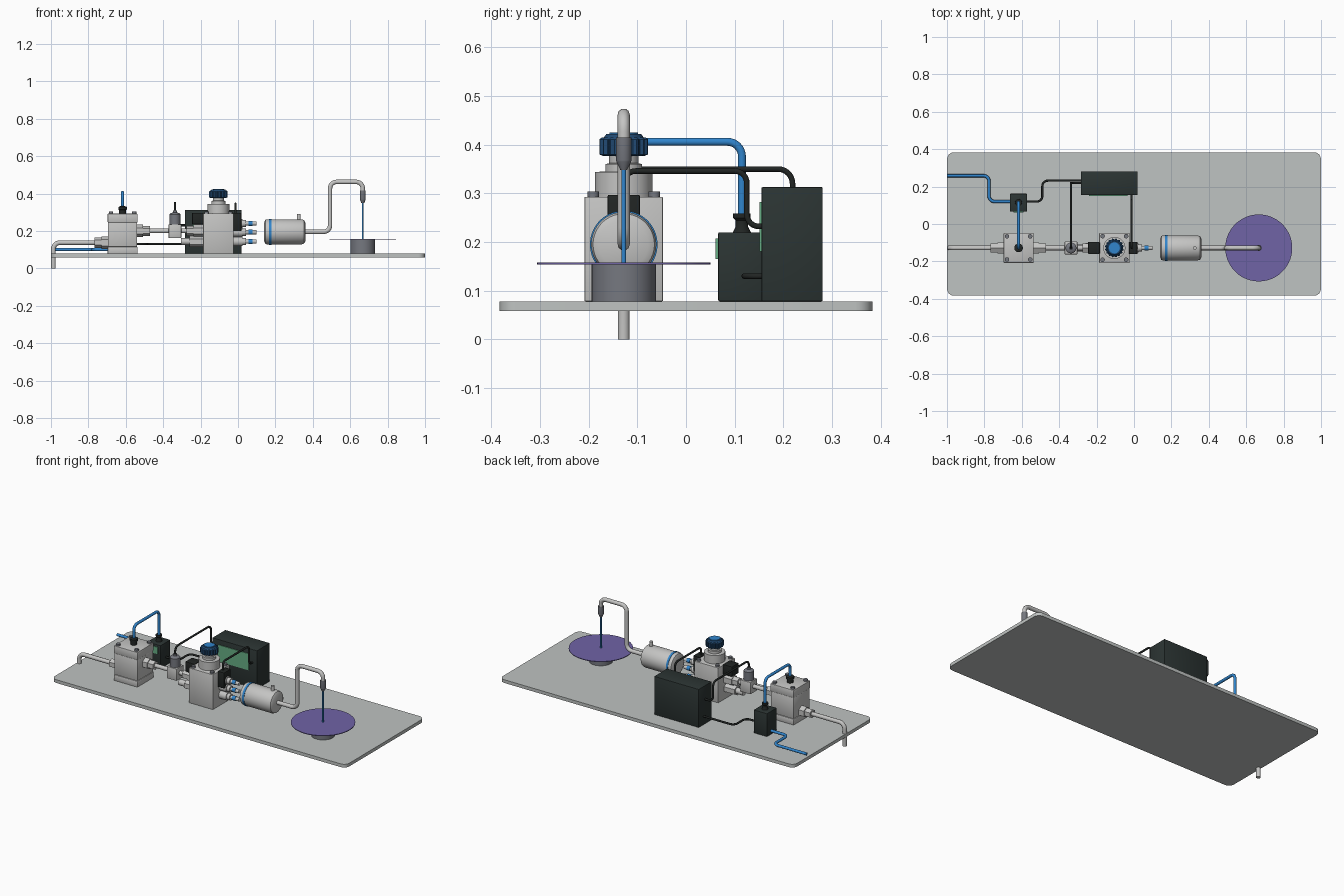
import bpy, bmesh, math
from mathutils import Vector, Matrix
from mathutils.geometry import interpolate_bezier

if "Cube" in bpy.data.objects:
    bpy.data.objects.remove(bpy.data.objects["Cube"])

Y0 = -0.128  # shared centre line of the flow path


def mat(name, r, g, b):
    m = bpy.data.materials.new(name)
    lin = [c / 12.92 if c <= 0.04045 else ((c + 0.055) / 1.055) ** 2.4 for c in (r, g, b)]
    m.diffuse_color = (*lin, 1)
    m.use_nodes = True
    m.node_tree.nodes["Principled BSDF"].inputs["Base Color"].default_value = m.diffuse_color
    return m


PLATE = mat("plate_grey", 0.75, 0.765, 0.76)
STEEL = mat("light_steel", 0.77, 0.77, 0.765)
DARK = mat("dark_steel", 0.46, 0.47, 0.50)
BLACK = mat("black_rubber", 0.13, 0.145, 0.14)
CASE = mat("dark_casing", 0.17, 0.205, 0.20)
GREEN = mat("screen_green", 0.40, 0.68, 0.52)
BLUE = mat("tube_blue", 0.19, 0.52, 0.80)
NAVY = mat("knob_navy", 0.13, 0.29, 0.45)
PURPLE = mat("wafer_purple", 0.44, 0.39, 0.65)


def finish(bm, name, m, smooth=True):
    bmesh.ops.recalc_face_normals(bm, faces=bm.faces)
    me = bpy.data.meshes.new(name)
    bm.to_mesh(me)
    bm.free()
    me.materials.append(m)
    ob = bpy.data.objects.new(name, me)
    bpy.context.collection.objects.link(ob)
    if smooth:
        bpy.ops.object.select_all(action='DESELECT')
        ob.select_set(True)
        bpy.context.view_layer.objects.active = ob
        bpy.ops.object.shade_smooth_by_angle(angle=math.radians(35))
    return ob


def box(name, lo, hi, m, bevel=0.0):
    bm = bmesh.new()
    lo, hi = Vector(lo), Vector(hi)
    bmesh.ops.create_cube(bm, size=1, matrix=Matrix.Translation((lo + hi) / 2) @ Matrix.Diagonal((*(hi - lo), 1)))
    if bevel:
        bmesh.ops.bevel(bm, geom=bm.edges[:], offset=bevel, segments=2, affect='EDGES', profile=0.5)
    return finish(bm, name, m, bevel > 0)


def lathe(name, base, prof, m, axis='Z', n=32, lobes=0, depth=0.0):
    """Revolve (radius, distance) pairs about an axis through base; lobes give a scalloped rim."""
    bm = bmesh.new()
    rings = []
    for r, d in prof:
        ring = []
        for i in range(n):
            a = 2 * math.pi * (i + 0.5) / n
            rr = r * (1 - depth * (0.5 + 0.5 * math.cos(a * lobes))) if lobes else r
            u, v = rr * math.cos(a), rr * math.sin(a)
            ring.append(bm.verts.new(Vector(base) + Vector((u, v, d) if axis == 'Z' else (d, u, v))))
        rings.append(ring)
    for p, q in zip(rings, rings[1:]):
        for i in range(n):
            j = (i + 1) % n
            bm.faces.new((p[i], p[j], q[j], q[i]))
    bm.faces.new(rings[0])
    bm.faces.new(rings[-1])
    return finish(bm, name, m)


def cyl(name, base, r, length, m, axis='Z', n=32):
    return lathe(name, base, [(r, 0), (r, length)], m, axis, n)


def tube(name, pts, r, m, bend):
    """Round tube along a path with filleted corners."""
    pts = [Vector(p) for p in pts]
    path = [pts[0]]
    for a, c, b in zip(pts, pts[1:], pts[2:]):
        p, q = c + (a - c).normalized() * bend, c + (b - c).normalized() * bend
        path += interpolate_bezier(p, p.lerp(c, 0.552), q.lerp(c, 0.552), q, 9)
    path.append(pts[-1])
    cu = bpy.data.curves.new(name, 'CURVE')
    cu.dimensions = '3D'
    cu.bevel_depth, cu.bevel_resolution, cu.use_fill_caps = r, 3, True
    sp = cu.splines.new('POLY')
    sp.points.add(len(path) - 1)
    for s, p in zip(sp.points, path):
        s.co = (*p, 1)
    cu.materials.append(m)
    ob = bpy.data.objects.new(name, cu)
    bpy.context.collection.objects.link(ob)
    bpy.ops.object.select_all(action='DESELECT')
    ob.select_set(True)
    bpy.context.view_layer.objects.active = ob
    bpy.ops.object.convert(target='MESH')
    bpy.ops.object.shade_smooth_by_angle(angle=math.radians(40))


def nut(name, x, z, length, r=0.027):
    cyl(name, (x, Y0, z), r, length, STEEL, 'X', 6 if r > 0.025 else 24)


def bolts(name, x, z, off):
    for sx in (-1, 1):
        for sy in (-1, 1):
            cyl(name, (x + sx * off, Y0 + sy * off, z), 0.012, 0.011, DARK, n=16)


# Base plate with rounded corners
bm = bmesh.new()
bmesh.ops.create_cube(bm, size=1, matrix=Matrix.Translation((0, 0, 0.068)) @ Matrix.Diagonal((1.998, 0.766, 0.02, 1)))
upright = [e for e in bm.edges if abs(e.verts[0].co.z - e.verts[1].co.z) > 0.01]
bmesh.ops.bevel(bm, geom=upright, offset=0.035, segments=6, affect='EDGES', profile=0.5)
finish(bm, "base_plate", PLATE)

# Pump block: foot, body and lid, with bolts
PX = -0.617
for part, z0, z1, h in (("foot", 0.078, 0.115, 0.08), ("body", 0.115, 0.245, 0.078), ("lid", 0.245, 0.292, 0.08)):
    box("pump_" + part, (PX - h, Y0 - h, z0), (PX + h, Y0 + h, z1), STEEL, 0.003)
bolts("pump_bolt", PX, 0.292, 0.062)
lathe("pump_air_fitting", (PX, Y0, 0.292), [(0.018, 0), (0.018, 0.02), (0.023, 0.022), (0.023, 0.036), (0.013, 0.04)], BLACK)

# Inlet pipe and pump nuts
tube("inlet_pipe", [(-0.987, Y0, 0), (-0.987, Y0, 0.137), (-0.74, Y0, 0.137)], 0.0125, STEEL, 0.035)
nut("inlet_nut", -0.768, 0.137, 0.04)
nut("inlet_collar", -0.73, 0.137, 0.04, 0.033)
nut("pump_outlet_collar", PX + 0.075, 0.2, 0.035, 0.033)
nut("pump_outlet_nut", -0.51, 0.2, 0.04)
cyl("link_pipe", (-0.48, Y0, 0.2), 0.0125, 0.28, STEEL, 'X')

# Air controller with blue tubes
box("air_controller", (-0.663, 0.066, 0.078), (-0.572, 0.162, 0.22), CASE, 0.003)
box("air_controller_screen", (-0.645, 0.061, 0.165), (-0.59, 0.067, 0.207), GREEN)
lathe("air_controller_fitting", (PX, 0.115, 0.219), [(0.019, 0), (0.013, 0.012), (0.013, 0.025), (0.018, 0.03), (0.018, 0.04)], BLACK)
tube("air_tube", [(PX, Y0, 0.32), (PX, Y0, 0.406), (PX, 0.115, 0.406), (PX, 0.115, 0.25)], 0.0085, BLUE, 0.03)
tube("air_supply_tube", [(-0.65, 0.12, 0.1), (-0.775, 0.12, 0.1), (-0.775, 0.258, 0.1), (-1, 0.258, 0.1)], 0.0085, BLUE, 0.03)

# Main controller with screen and cables
box("main_controller", (-0.283, 0.155, 0.078), (0.02, 0.281, 0.313), CASE, 0.003)
box("main_controller_screen", (-0.24, 0.151, 0.18), (-0.035, 0.157, 0.282), GREEN)
tube("controller_link_cable", [(-0.58, 0.12, 0.13), (-0.49, 0.12, 0.13), (-0.49, 0.232, 0.13), (-0.275, 0.232, 0.13)], 0.006, BLACK, 0.03)
SX = -0.337
tube("sensor_cable", [(SX, Y0, 0.29), (SX, Y0, 0.35), (SX, 0.219, 0.35), (SX, 0.219, 0.23), (-0.275, 0.219, 0.23)], 0.006, BLACK, 0.03)
tube("valve_cable", [(-0.013, Y0, 0.28), (-0.013, Y0, 0.346), (-0.013, 0.125, 0.346), (-0.013, 0.125, 0.232), (-0.013, 0.16, 0.232)], 0.006, BLACK, 0.025)

# Pressure sensor on the link pipe
box("sensor_block", (SX - 0.034, Y0 - 0.034, 0.162), (SX + 0.034, Y0 + 0.034, 0.235), STEEL, 0.003)
lathe("sensor_head", (SX, Y0, 0.234), [(0.029, 0), (0.029, 0.055), (0.022, 0.062), (0.011, 0.064), (0.011, 0.075)], DARK)
nut("valve_inlet_nut", -0.275, 0.2, 0.04)
nut("valve_inlet_collar", -0.238, 0.2, 0.06, 0.033)
nut("valve_drain_nut", -0.305, 0.143, 0.05, 0.018)
nut("valve_drain_collar", -0.258, 0.143, 0.08, 0.029)

# Valve block with bonnet and knob
VX = -0.105
box("valve_body", (VX - 0.081, Y0 - 0.081, 0.078), (VX + 0.081, Y0 + 0.081, 0.293), STEEL, 0.003)
bolts("valve_bolt", VX, 0.293, 0.063)
lathe("valve_bonnet", (VX, Y0, 0.292), [(0.059, 0), (0.059, 0.052), (0.038, 0.053), (0.038, 0.068), (0.03, 0.07), (0.03, 0.09)], STEEL)
lathe("knob", (VX, Y0, 0.377), [(0.044, 0), (0.051, 0.003), (0.051, 0.034), (0.046, 0.038)], NAVY, n=96, lobes=16, depth=0.12)
lathe("knob_cap", (VX, Y0, 0.414), [(0.042, 0), (0.036, 0.008)], NAVY)
cyl("knob_disc", (VX, Y0, 0.42), 0.029, 0.005, BLUE)
for name, x0, x1, z0 in (("left", -0.245, -0.183, 0.235), ("right", -0.026, 0.018, 0.2)):
    box(name + "_solenoid", (x0, Y0 - 0.033, z0), (x1, Y0 + 0.033, 0.297), BLACK, 0.003)

# Outlet ports with blue rings
for z in (0.143, 0.193, 0.24):
    nut("port_collar", -0.026, z, 0.05, 0.0245)
    nut("port_nut", 0.022, z, 0.022, 0.019)
    cyl("port_stub", (0.04, Y0, z), 0.011, 0.06, STEEL, 'X')
    cyl("port_ring", (0.056, Y0, z), 0.0135, 0.022, BLUE, 'X')

# Filter tank
lathe("filter_tank", (0.14, Y0, 0.195), [(0.05, 0), (0.064, 0.006), (0.067, 0.014), (0.067, 0.2), (0.063, 0.213), (0.05, 0.22)], STEEL, 'X', 48)
cyl("filter_band", (0.165, Y0, 0.195), 0.0695, 0.013, BLUE, 'X', 48)
cyl("filter_vent", (0.325, Y0, 0.25), 0.01, 0.04, STEEL, n=20)

# Outlet pipe, nozzle and jet
NX = 0.667
tube("outlet_pipe", [(0.35, Y0, 0.195), (0.492, Y0, 0.195), (0.492, Y0, 0.462), (NX, Y0, 0.462), (NX, Y0, 0.4)], 0.0125, STEEL, 0.035)
lathe("nozzle", (NX, Y0, 0.348), [(0.007, 0), (0.015, 0.017), (0.016, 0.02), (0.016, 0.067)], DARK)
cyl("liquid_jet", (NX, Y0, 0.157), 0.005, 0.195, BLUE, n=16)

# Wafer on its chuck
cyl("chuck", (NX, Y0, 0.077), 0.066, 0.078, DARK, n=48)
cyl("wafer", (NX, Y0, 0.154), 0.179, 0.004, PURPLE, n=64)
